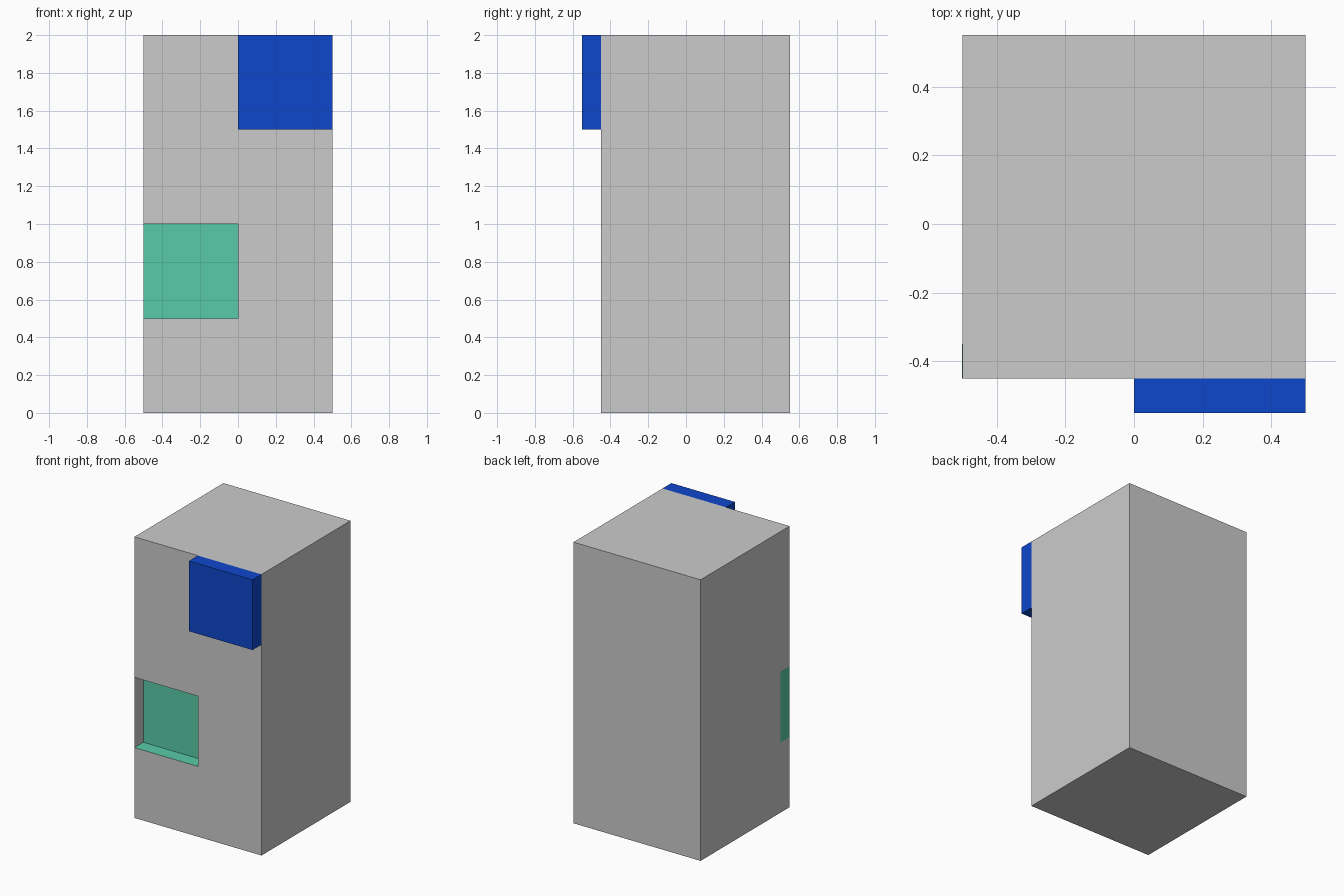
import bpy, bmesh
from mathutils import Vector

if "Cube" in bpy.data.objects:
    bpy.data.objects.remove(bpy.data.objects["Cube"])


def material(name, rgb):
    m = bpy.data.materials.new(name)
    m.diffuse_color = (*rgb, 1)
    m.use_nodes = True
    m.node_tree.nodes["Principled BSDF"].inputs["Base Color"].default_value = m.diffuse_color
    return m


def open_box(bm, lo, hi, open_side, inward=False):
    """Box between two corners, without the face pointing along open_side."""
    lo, hi = Vector(lo), Vector(hi)
    verts = bmesh.ops.create_cube(bm, size=1)["verts"]
    for v in verts:
        v.co = Vector([hi[i] if v.co[i] > 0 else lo[i] for i in range(3)])
    bm.normal_update()
    for f in list(bm.faces):
        if f.normal.dot(Vector(open_side)) > 0.9:
            bmesh.ops.delete(bm, geom=[f], context='FACES_ONLY')
    if inward:
        bmesh.ops.reverse_faces(bm, faces=bm.faces[:])


def finish(bm, name, mat=None):
    bmesh.ops.remove_doubles(bm, verts=bm.verts[:], dist=1e-5)
    me = bpy.data.meshes.new(name)
    bm.to_mesh(me)
    bm.free()
    ob = bpy.data.objects.new(name, me)
    bpy.context.collection.objects.link(ob)
    if mat:
        me.materials.append(mat)
    return ob


FRONT = -0.45
blue = material("blue", (0.004, 0.063, 0.6))
green = material("green", (0.1, 0.6, 0.39))

# Tall body: front is a 2 x 4 grid of panels with two left open
bm = bmesh.new()
open_box(bm, (-0.5, FRONT, 0), (0.5, 0.55, 2), (0, -1, 0))
for col in range(2):
    for row in range(4):
        if (col, row) in ((0, 1), (1, 3)):
            continue
        x, z = -0.5 + col * 0.5, row * 0.5
        bm.faces.new([bm.verts.new((x + a, FRONT, z + b))
                      for a, b in ((0, 0), (0.5, 0), (0.5, 0.5), (0, 0.5))])
finish(bm, "body")

# Block standing out of the upper right panel
bm = bmesh.new()
open_box(bm, (0, FRONT - 0.1, 1.5), (0.5, FRONT, 2), (0, 1, 0))
finish(bm, "raised_block", blue)

# Lining of the recess; its outer wall shows on the left side of the body
bm = bmesh.new()
open_box(bm, (-0.5005, FRONT, 0.5), (0, FRONT + 0.1, 1), (0, -1, 0), inward=True)
finish(bm, "recess_lining", green)
